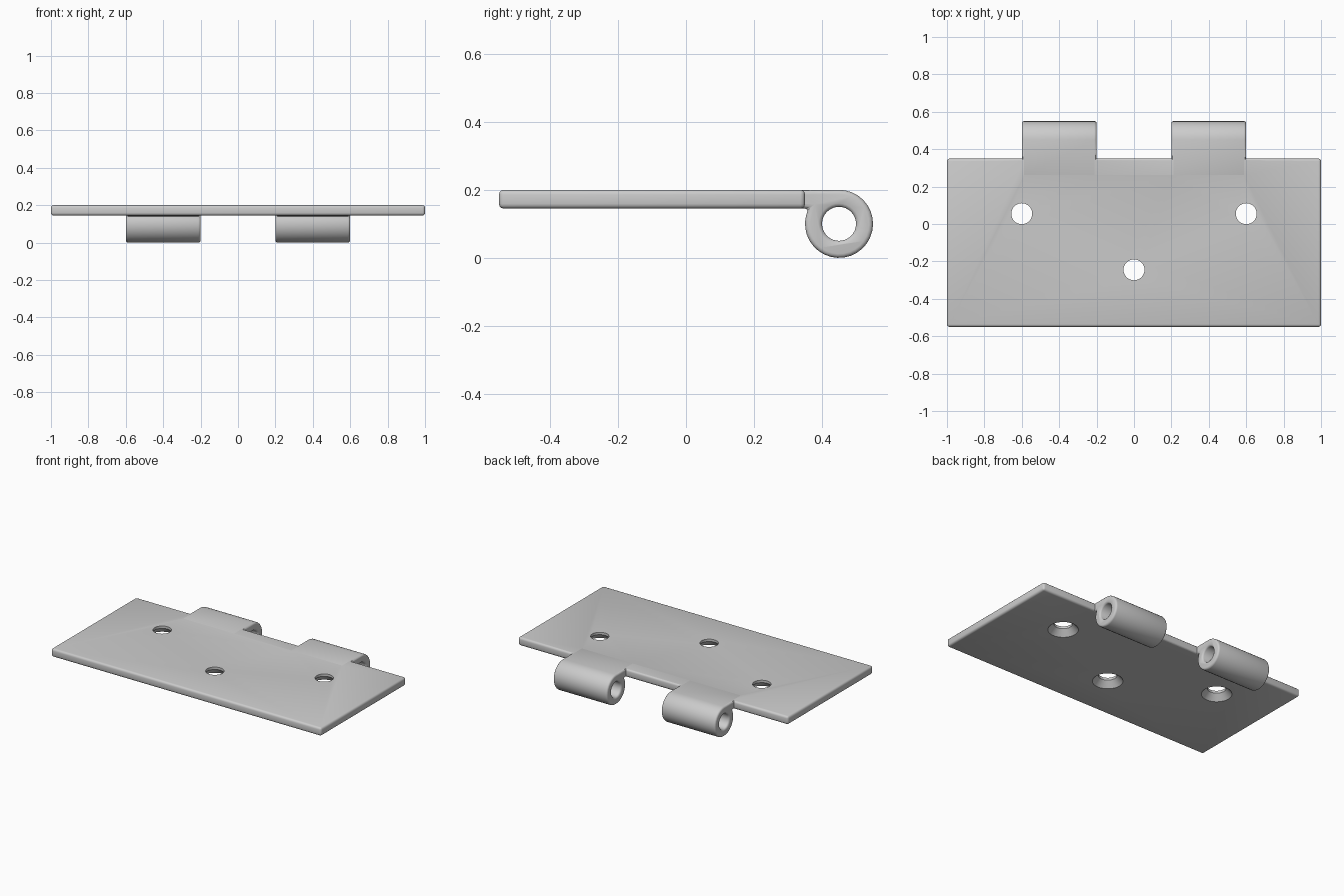
import bpy, bmesh, math
from mathutils import Matrix, Vector

cube = bpy.data.objects.get("Cube")
if cube:
    bpy.data.objects.remove(cube, do_unlink=True)

TOP, BOTTOM = 0.2, 0.145            # plate faces
PIN_Y, PIN_Z, OUTER, BORE = 0.45, 0.1, 0.1, 0.05
SEGMENTS = 32

steel = bpy.data.materials.new("grey steel")
colour = (0.6, 0.6, 0.6, 1)
steel.diffuse_color = colour
steel.use_nodes = True
steel.node_tree.nodes["Principled BSDF"].inputs["Base Color"].default_value = colour


def make_object(name, bm):
    bmesh.ops.recalc_face_normals(bm, faces=bm.faces)
    mesh = bpy.data.meshes.new(name)
    bm.to_mesh(mesh)
    bm.free()
    mesh.materials.append(steel)
    obj = bpy.data.objects.new(name, mesh)
    bpy.context.collection.objects.link(obj)
    return obj


def prism(name, outline, direction, bevel):
    """Extrude a closed outline and round its sharp edges."""
    bm = bmesh.new()
    face = bm.faces.new([bm.verts.new(p) for p in outline])
    out = bmesh.ops.extrude_face_region(bm, geom=[face])["geom"]
    moved = [v for v in out if isinstance(v, bmesh.types.BMVert)]
    bmesh.ops.translate(bm, verts=moved, vec=direction)
    bmesh.ops.recalc_face_normals(bm, faces=bm.faces)
    sharp = [e for e in bm.edges if e.calc_face_angle(0) > math.radians(40)]
    bmesh.ops.bevel(bm, geom=sharp, offset=bevel, segments=3, profile=0.5,
                    affect='EDGES', clamp_overlap=True)
    return make_object(name, bm)


def lathe_cutter(name, profile, matrix):
    """Solid of (radius, height) rings, used to drill holes."""
    bm = bmesh.new()
    rings = [[bm.verts.new((r * math.cos(a), r * math.sin(a), h))
              for a in (math.tau * i / SEGMENTS for i in range(SEGMENTS))]
             for r, h in profile]
    for low, high in zip(rings, rings[1:]):
        for i in range(SEGMENTS):
            j = (i + 1) % SEGMENTS
            bm.faces.new((low[i], low[j], high[j], high[i]))
    bm.faces.new(rings[0])
    bm.faces.new(rings[-1])
    bmesh.ops.transform(bm, matrix=matrix, verts=bm.verts)
    cutter = make_object(name, bm)
    cutter.hide_render = True
    return cutter


def combine(target, other, operation):
    """Apply a boolean and discard the helper."""
    mod = target.modifiers.new("combine", 'BOOLEAN')
    mod.operation, mod.solver, mod.object = operation, 'EXACT', other
    bpy.ops.object.select_all(action='DESELECT')
    bpy.context.view_layer.objects.active = target
    target.select_set(True)
    bpy.ops.object.modifier_apply(modifier=mod.name)
    bpy.data.objects.remove(other, do_unlink=True)


# Flat leaf
leaf = prism("hinge_leaf",
             [(-1, -0.55, BOTTOM), (1, -0.55, BOTTOM), (1, 0.35, BOTTOM), (-1, 0.35, BOTTOM)],
             Vector((0, 0, TOP - BOTTOM)), 0.014)

# Rolled knuckles: a strip running tangent into a barrel
close_angle = math.pi - math.asin((BOTTOM - PIN_Z) / OUTER)
start, end = math.pi / 2, close_angle - math.tau
for x in (-0.6, 0.2):
    angles = [start + (end - start) * i / 26 for i in range(27)]
    outline = [(x, 0.25, TOP)]
    outline += [(x, PIN_Y + OUTER * math.cos(a), PIN_Z + OUTER * math.sin(a)) for a in angles]
    outline += [(x, 0.25, BOTTOM)]
    knuckle = prism("knuckle", outline, Vector((0.4, 0, 0)), 0.012)
    combine(leaf, knuckle, 'UNION')

# Pin bores with softened rims
along_x = Matrix.Rotation(math.pi / 2, 4, 'Y')
rim = 0.01
for x in (-0.4, 0.4):
    bore = lathe_cutter("pin_bore",
                        [(BORE + 2 * rim, -0.2 - rim), (BORE + rim, -0.2),
                         (BORE + rim * 0.3, -0.2 + rim * 0.4), (BORE, -0.2 + rim),
                         (BORE, 0.2 - rim), (BORE + rim * 0.3, 0.2 - rim * 0.4),
                         (BORE + rim, 0.2), (BORE + 2 * rim, 0.2 + rim)],
                        Matrix.Translation((x, PIN_Y, PIN_Z)) @ along_x)
    combine(leaf, bore, 'DIFFERENCE')

# Screw holes, countersunk on the underside
for x, y in ((-0.6, 0.055), (0.6, 0.055), (0, -0.245)):
    hole = lathe_cutter("screw_hole",
                        [(0.1, BOTTOM - 0.01), (0.092, BOTTOM), (0.056, TOP - 0.016),
                         (0.056, TOP + 0.05)],
                        Matrix.Translation((x, y, 0)))
    combine(leaf, hole, 'DIFFERENCE')

# Smooth rounded surfaces, crisp edges
bpy.ops.object.select_all(action='DESELECT')
bpy.context.view_layer.objects.active = leaf
leaf.select_set(True)
bpy.ops.object.shade_smooth_by_angle(angle=math.radians(35))
